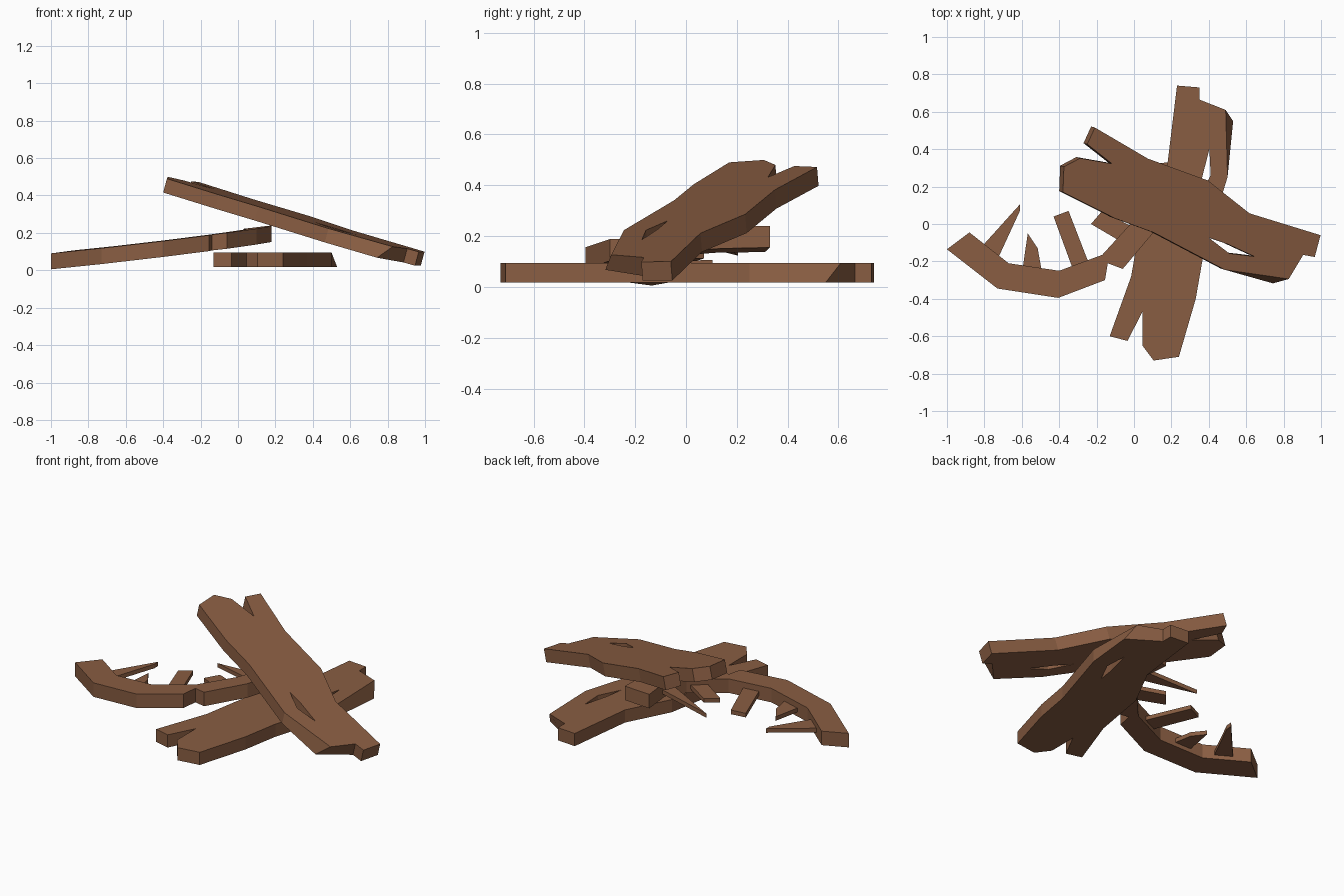
import bpy, bmesh
from mathutils import Matrix, Vector

if "Cube" in bpy.data.objects:
    bpy.data.objects.remove(bpy.data.objects["Cube"])

wood = bpy.data.materials.new("wood")
wood.diffuse_color = (0.25, 0.11, 0.055, 1)
wood.use_nodes = True
wood.node_tree.nodes["Principled BSDF"].inputs["Base Color"].default_value = wood.diffuse_color


def slab(name, outline, z0, z1, matrix=None, hole=None, low=None):
    """Flat board from an outline, optional hole; low = {index: (x, y)} shifts underside corners."""
    low = low or {}
    bm = bmesh.new()
    rings = []
    for k, pts in enumerate([outline, hole] if hole else [outline]):
        top = [bm.verts.new((x, y, z1)) for x, y in pts]
        bot = [bm.verts.new((*(low.get(i, p) if k == 0 else p), z0)) for i, p in enumerate(pts)]
        rings.append((top, bot))
    for side in (0, 1):
        edges = []
        for r in rings:
            v = r[side]
            edges += [bm.edges.new((v[i - 1], v[i])) for i in range(len(v))]
        bmesh.ops.triangle_fill(bm, edges=edges, use_beauty=True)
    for top, bot in rings:
        for i in range(len(top)):
            bm.faces.new((top[i - 1], top[i], bot[i], bot[i - 1]))
    bmesh.ops.recalc_face_normals(bm, faces=bm.faces)
    me = bpy.data.meshes.new(name)
    bm.to_mesh(me)
    bm.free()
    if matrix:
        me.transform(matrix)
    me.materials.append(wood)
    ob = bpy.data.objects.new(name, me)
    bpy.context.collection.objects.link(ob)
    return ob


# Splintered plank: forked at one end, notched at the other, with a split hole
plank = [(0.24, -0.71), (0.33, -0.40), (0.37, -0.17), (0.50, 0.25), (0.49, 0.61),
         (0.35, 0.665), (0.35, 0.73), (0.23, 0.74), (0.18, 0.33), (0.045, 0.07),
         (-0.015, -0.28), (-0.13, -0.60), (-0.035, -0.625), (0.045, -0.47),
         (0.045, -0.65), (0.105, -0.73)]
split = [(0.345, 0.13), (0.41, 0.26), (0.403, 0.40), (0.362, 0.24)]
slab("bottom_plank", plank, 0.018, 0.095, None, split, {4: (0.53, 0.55)})

# Same plank turned and leaning across the pile
Y = Vector((0.947, -0.165, -0.269)).normalized()
X = Vector((-0.178, -0.988, -0.032))
X = (X - Y * X.dot(Y)).normalized()
rot = Matrix((X, Y, X.cross(Y))).transposed().to_4x4()
lean = Matrix.Translation((-0.38, 0.17, 0.49)) @ rot @ Matrix.Translation((-0.24, 0.71, -0.095))
slab("leaning_plank", plank, 0.018, 0.095, lean, split, {4: (0.53, 0.55)})

# Curved broken board, rising gently to the right
rise = Matrix(((1, 0, 0, 0), (0, 1, 0, 0), (0.119, 0.02, 1, 0.127), (0, 0, 0, 1)))
curve = [(-1.0, -0.135), (-0.73, -0.345), (-0.405, -0.395), (-0.155, -0.30), (-0.14, -0.21),
         (-0.06, -0.24), (0.10, -0.05), (0.18, 0.14), (0.18, 0.33), (0.03, 0.31),
         (0.05, 0.13), (-0.01, 0.01), (-0.17, -0.165), (-0.40, -0.25), (-0.67, -0.21),
         (-0.88, -0.045)]
slab("curved_board", curve, 0, 0.085, rise)

# Splinters along the inner side of the curve
splinters = [
    [(-0.84, -0.15), (-0.73, -0.19), (-0.61, 0.07), (-0.61, 0.105)],
    [(-0.60, -0.27), (-0.49, -0.27), (-0.515, -0.13), (-0.568, -0.05)],
    [(-0.32, -0.26), (-0.23, -0.24), (-0.35, 0.07), (-0.43, 0.04)],
    [(-0.06, -0.10), (0.00, -0.02), (-0.17, 0.07), (-0.23, 0.00)],
    [(0.06, 0.06), (0.09, 0.15), (-0.28, 0.205)],
]
for i, pts in enumerate(splinters):
    slab(f"splinter_{i + 1}", pts, 0.025, 0.05, rise)
